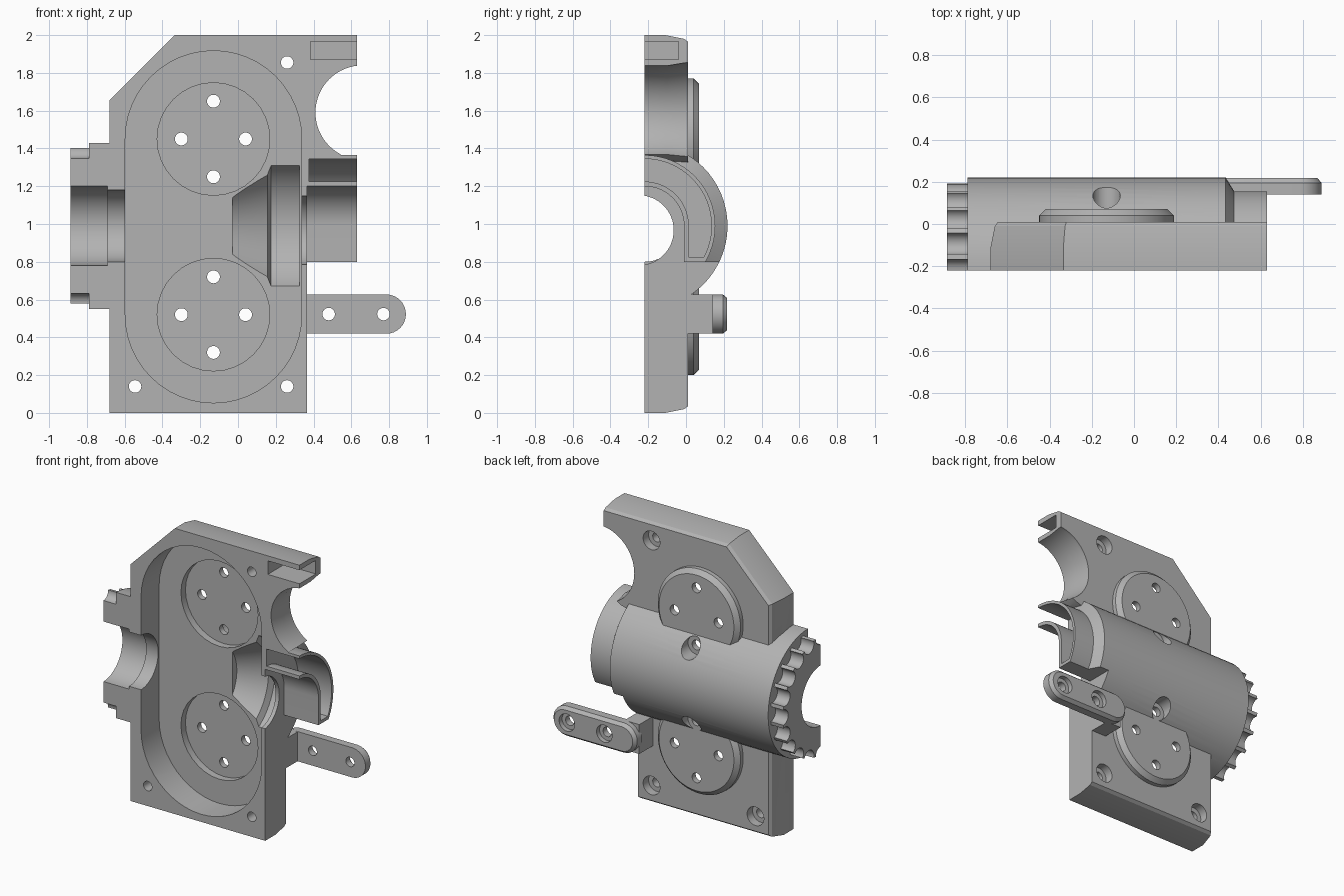
import bpy, bmesh
from math import sin, cos, pi, radians

if "Cube" in bpy.data.objects:
    bpy.data.objects.remove(bpy.data.objects["Cube"])

grey = bpy.data.materials.new("plain_grey")
grey.use_nodes = True
grey.diffuse_color = (0.45, 0.45, 0.45, 1)
grey.node_tree.nodes["Principled BSDF"].inputs["Base Color"].default_value = (0.45, 0.45, 0.45, 1)

FRONT, AXIS_Z, MID_X = -0.22, 0.99, -0.13
DISC_Z = (0.52, 1.45)


def loft(name, axis, sections):
    """Solid through (offset, outline) sections stacked along x or y."""
    bm = bmesh.new()
    rings = []
    for off, pts in sections:
        rings.append([bm.verts.new((a, off, b) if axis == "y" else (off, a, b)) for a, b in pts])
    for r, s in zip(rings, rings[1:]):
        for i in range(len(r)):
            j = (i + 1) % len(r)
            bm.faces.new((r[i], r[j], s[j], s[i]))
    bm.faces.new(rings[0])
    bm.faces.new(rings[-1])
    bmesh.ops.recalc_face_normals(bm, faces=bm.faces)
    mesh = bpy.data.meshes.new(name)
    bm.to_mesh(mesh)
    bm.free()
    mesh.materials.append(grey)
    ob = bpy.data.objects.new(name, mesh)
    bpy.context.collection.objects.link(ob)
    return ob


def arc(a, b, r, start, end, n):
    """Points on an arc; angle 0 points up, 90 points to the first axis."""
    ts = [radians(start + (end - start) * i / n) for i in range(n + 1)]
    return [(a + r * sin(t), b + r * cos(t)) for t in ts]


def turned(name, axis, a, b, profile, n=64):
    return loft(name, axis, [(off, arc(a, b, r, 0, 360, n)[:-1]) for off, r in profile])


def box(name, x0, x1, y0, y1, z0, z1):
    rect = [(x0, z0), (x1, z0), (x1, z1), (x0, z1)]
    return loft(name, "y", [(y0, rect), (y1, rect)])


def combine(target, other, op):
    mod = target.modifiers.new("bool", "BOOLEAN")
    mod.operation, mod.solver, mod.object = op, "EXACT", other
    bpy.context.view_layer.update()
    graph = bpy.context.evaluated_depsgraph_get()
    mesh = bpy.data.meshes.new_from_object(target.evaluated_get(graph))
    target.modifiers.clear()
    target.data = mesh
    bpy.data.objects.remove(other)


def cut(target, *cutters):
    for c in cutters:
        combine(target, c, "DIFFERENCE")


def add(target, *parts):
    for p in parts:
        combine(target, p, "UNION")


def hole(x, z, r, y0=-0.5, y1=0.5):
    return turned("hole_cutter", "y", x, z, [(y0, r), (y1, r)], 32)


def axial(profile):
    return turned("axial_part", "x", FRONT, AXIS_Z, profile)


def front_trim():
    return box("front_trim", -2, 2, -1, FRONT, -1, 3)


# Housing plate with sloped back edges
def plate_outline(d):
    return [(-0.68 + d, d), (0.365, d), (0.365, 1.3), (0.5, 1.34), (0.63, 1.42),
            (0.63, 2 - d), (-0.335 + 0.4 * d, 2 - d), (-0.68 + d, 1.655 - 0.4 * d)]


body = loft("housing", "y", [(y, plate_outline(d)) for y, d in
                             ((-0.3, 0), (-0.11, 0), (-0.01, 0.02), (0.01, 0.035))])
notch = turned("notch_cutter", "y", 0.66, 1.59,
               [(-0.5, 0.25), (-0.1, 0.25), (-0.01, 0.265), (0.3, 0.285)], 64)
cut(body, notch, box("slot_cutter", 0.385, 0.8, -0.5, -0.04, 1.87, 1.965))

# Barrel across the back, stepping down to the outlet collar
barrel = axial([(-0.79, 0.44), (0.435, 0.44), (0.475, 0.375), (0.63, 0.375)])
cut(barrel, box("collar_trim", 0.365, 1, -1, 1, 0, 0.8))
add(body, barrel)

# Round bosses behind the two disc pockets
for z in DISC_Z:
    add(body, turned("boss", "y", MID_X, z, [(-0.1, 0.32), (0.04, 0.32), (0.07, 0.29)]))

# Front pocket: long rounded recess, then two round recesses
stadium = arc(MID_X, DISC_Z[1], 0.467, -90, 90, 24) + arc(MID_X, DISC_Z[0], 0.467, 90, 270, 24)
cut(body, loft("pocket_cutter", "y", [(-0.5, stadium), (-0.02, stadium)]))
for z in DISC_Z:
    cut(body, hole(MID_X, z, 0.298, -0.5, 0.03))

# Funnel chamber and shaft bores along the barrel
cut(body,
    axial([(-0.03, 0.25), (0.155, 0.335), (0.175, 0.377), (0.325, 0.377)]),
    axial([(-1, 0.21), (-0.69, 0.21)]),
    axial([(-0.75, 0.19), (-0.55, 0.19)]),
    turned("outlet_cutter", "x", -0.25, 0.967, [(0.3, 0.185), (0.45, 0.185)]))

# Outlet collar: open bore and a curved channel between two thin shells
bore = [(-0.4, 0.7), (-0.4, AXIS_Z + 0.21)] + arc(FRONT, AXIS_Z, 0.21, 0, 90, 16) + [(-0.01, 0.7)]
channel = ([(-0.4, AXIS_Z + 0.355)] + arc(FRONT, AXIS_Z, 0.355, 0, 118, 24) + [(0.015, 0.822)]
           + arc(FRONT, AXIS_Z, 0.235, 90, 0, 16) + [(-0.4, AXIS_Z + 0.235)])
cut(body, loft("bore_cutter", "x", [(0.365, bore), (0.8, bore)]),
    loft("channel_cutter", "x", [(0.375, channel), (0.8, channel)]))

# Screw holes in the discs, with counterbores where they meet the barrel
for z in DISC_Z:
    for dx, dz in ((0.17, 0), (-0.17, 0), (0, 0.2), (0, -0.2)):
        cut(body, hole(MID_X + dx, z + dz, 0.034))
    inner = z + (0.2 if z < 1 else -0.2)
    cut(body, hole(MID_X, inner, 0.065, 0.07, 0.5))

# Corner screw holes, counterbored from behind
for x, z in ((0.26, 1.855), (-0.545, 0.14), (0.26, 0.14)):
    cut(body, hole(x, z, 0.033), hole(x, z, 0.065, -0.05, 0.5))
cut(body, front_trim())

# Toothed ring on the barrel end
ring = axial([(-0.888, 0.415), (-0.785, 0.415)])
for i in range(11):
    t = radians(18 * i)
    cut(ring, turned("tooth_cutter", "x", FRONT + 0.41 * sin(t), AXIS_Z + 0.41 * cos(t),
                     [(-1, 0.053), (-0.79, 0.053)], 20))
cut(ring, axial([(-1, 0.21), (-0.7, 0.21)]), front_trim())
ring.name = "toothed_ring"

# Mounting arm with a block joining it to the plate
def arm_outline(r):
    return arc(0.785, 0.523, r, 0, 180, 16) + arc(0.345, 0.523, r, 180, 360, 16)


arm = loft("mounting_arm", "y", [(0.14, arm_outline(0.104)), (0.195, arm_outline(0.104)),
                                 (0.218, arm_outline(0.085))])
add(arm, box("arm_block", 0.25, 0.364, 0.0, 0.16, 0.42, 0.626))
for x in (0.48, 0.77):
    cut(arm, hole(x, 0.523, 0.033), hole(x, 0.523, 0.06, 0.185, 0.5))

# Smooth curved faces, keep edges sharp
for ob in (body, ring, arm):
    bpy.ops.object.select_all(action="DESELECT")
    ob.select_set(True)
    bpy.context.view_layer.objects.active = ob
    bpy.ops.object.shade_smooth_by_angle(angle=radians(25))
